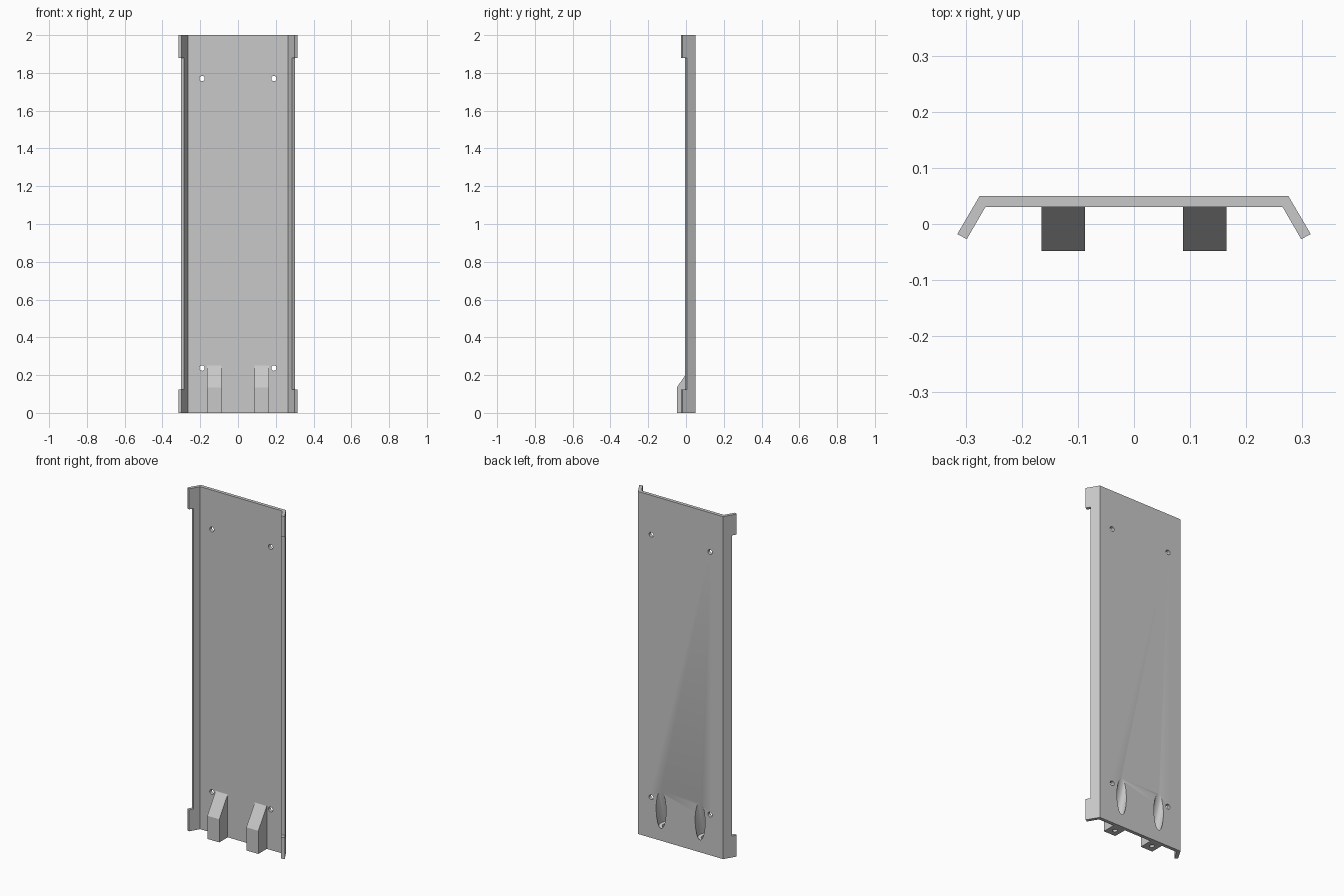
import bpy
import bmesh
from math import radians
from mathutils import Matrix, Vector

cube = bpy.data.objects.get("Cube")
if cube:
    bpy.data.objects.remove(cube, do_unlink=True)

steel = bpy.data.materials.new("light grey")
steel.use_nodes = True
COLOUR = (0.58, 0.58, 0.58, 1)
steel.diffuse_color = COLOUR
steel.node_tree.nodes["Principled BSDF"].inputs["Base Color"].default_value = COLOUR


def make_object(name, bm):
    bmesh.ops.recalc_face_normals(bm, faces=bm.faces)
    mesh = bpy.data.meshes.new(name)
    bm.to_mesh(mesh)
    bm.free()
    mesh.materials.append(steel)
    obj = bpy.data.objects.new(name, mesh)
    bpy.context.collection.objects.link(obj)
    return obj


def prism(name, points, direction):
    """Extrude a closed outline of 3D points along a direction."""
    bm = bmesh.new()
    face = bm.faces.new([bm.verts.new(p) for p in points])
    result = bmesh.ops.extrude_face_region(bm, geom=[face])
    verts = [g for g in result["geom"] if isinstance(g, bmesh.types.BMVert)]
    bmesh.ops.translate(bm, verts=verts, vec=direction)
    return make_object(name, bm)


def rod(name, start, end, radius, sides=32):
    """Cylinder between two points."""
    start, end = Vector(start), Vector(end)
    axis = end - start
    turn = axis.to_track_quat("Z", "Y").to_matrix().to_4x4()
    bm = bmesh.new()
    bmesh.ops.create_cone(bm, cap_ends=True, segments=sides, radius1=radius,
                          radius2=radius, depth=axis.length,
                          matrix=Matrix.Translation((start + end) / 2) @ turn)
    return make_object(name, bm)


def combine(target, tool, operation):
    tool.hide_render = True
    mod = target.modifiers.new(tool.name, "BOOLEAN")
    mod.operation, mod.object, mod.solver = operation, tool, "EXACT"
    bpy.context.view_layer.objects.active = target
    bpy.ops.object.modifier_apply(modifier=mod.name)
    bpy.data.objects.remove(tool, do_unlink=True)


# Folded sheet: flat back with two angled flanges
half = [(0.275, 0.05), (0.315, -0.018), (0.298, -0.027), (0.265, 0.03)]
outline = half + [(-x, y) for x, y in reversed(half)]
panel = prism("back_panel", [(x, y, 0) for x, y in outline], (0, 0, 2))

for side in (1, -1):
    # Long notch that leaves a tab at each end of the flange
    notch = [(0.302, 0.006), (0.322, 0.018), (0.335, -0.04),
             (0.28, -0.04), (0.275, -0.0102)]
    combine(panel, prism("flange_notch", [(side * x, y, 0.125) for x, y in notch],
                         (0, 0, 1.755)), "DIFFERENCE")

    # Sloped block near the foot of the panel
    block = [(0.04, 0), (-0.048, 0), (-0.048, 0.135), (0.03, 0.25), (0.04, 0.25)]
    combine(panel, prism("hook_block", [(side * 0.0875, y, z) for y, z in block],
                         (side * 0.0775, 0, 0)), "UNION")

    # Slanted pocket from the back, with a narrow outlet below
    x = side * 0.126
    entry = Vector((x, 0.05, 0.182))
    slant = Matrix.Rotation(radians(-17), 3, "X") @ Vector((0, 0, 1))
    combine(panel, rod("pocket_drill", entry - slant * 0.11,
                       entry + slant * 0.5, 0.032), "DIFFERENCE")
    combine(panel, rod("outlet_drill", entry - slant * 0.25,
                       entry - slant * 0.05, 0.013), "DIFFERENCE")

    # Screw holes
    for z in (0.237, 1.77):
        combine(panel, rod("screw_drill", (side * 0.19, -0.02, z),
                           (side * 0.19, 0.1, z), 0.014), "DIFFERENCE")

# Smooth the bores, keep the folds crisp
bpy.ops.object.select_all(action="DESELECT")
panel.select_set(True)
bpy.context.view_layer.objects.active = panel
bpy.ops.object.shade_smooth_by_angle(angle=radians(25))
